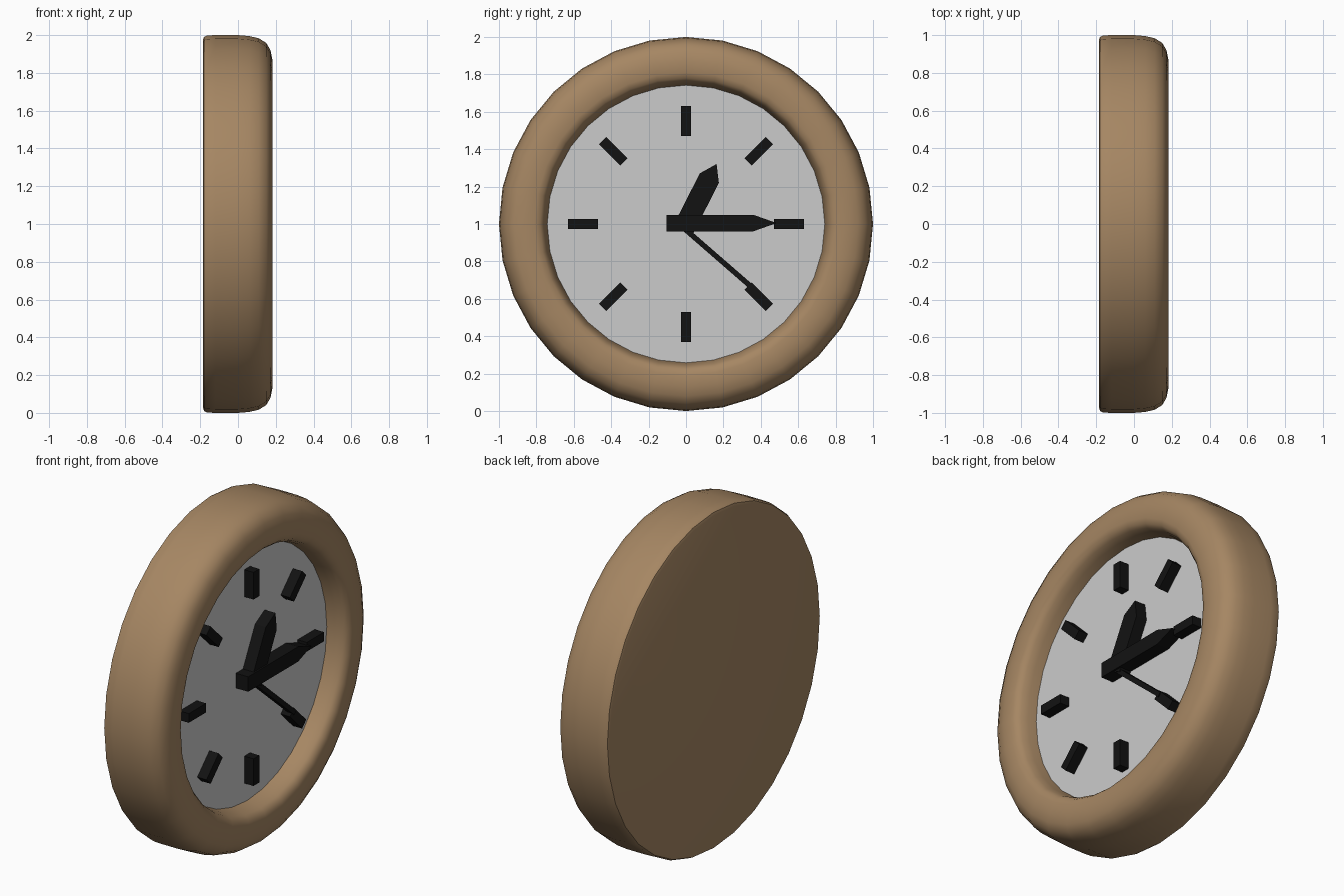
import bpy, bmesh
from math import sin, cos, pi, radians

if "Cube" in bpy.data.objects:
    bpy.data.objects.remove(bpy.data.objects["Cube"])

SIDES = 32
FACE_X = 0.06


def material(name, color):
    m = bpy.data.materials.new(name)
    m.diffuse_color = (*color, 1)
    m.use_nodes = True
    m.node_tree.nodes["Principled BSDF"].inputs["Base Color"].default_value = m.diffuse_color
    return m


wood = material("wood", (0.38, 0.24, 0.125))
black = material("black", (0.006, 0.006, 0.006))


def finish(name, bm, mat=None):
    mesh = bpy.data.meshes.new(name)
    bm.to_mesh(mesh)
    bm.free()
    ob = bpy.data.objects.new(name, mesh)
    bpy.context.collection.objects.link(ob)
    if mat:
        mesh.materials.append(mat)
    return ob


def ring(bm, x, r):
    return [bm.verts.new((x, r * sin(2 * pi * i / SIDES), 1 + r * cos(2 * pi * i / SIDES)))
            for i in range(SIDES)]


def prism(name, outline, angle, x0, x1, centre=(0, 1)):
    """Extrude a (side, length) outline along x; angle runs clockwise from up."""
    a = radians(angle)
    bm = bmesh.new()
    vs = [bm.verts.new((x0, centre[0] + l * sin(a) + w * cos(a),
                        centre[1] + l * cos(a) - w * sin(a))) for w, l in outline]
    face = bm.faces.new(vs)
    new = bmesh.ops.extrude_face_region(bm, geom=[face])["geom"]
    bmesh.ops.translate(bm, vec=(x1 - x0, 0, 0),
                        verts=[v for v in new if isinstance(v, bmesh.types.BMVert)])
    bmesh.ops.recalc_face_normals(bm, faces=bm.faces[:])
    return finish(name, bm, black)


def bar(w, l0, l1):
    return [(-w, l0), (w, l0), (w, l1), (-w, l1)]


def pointed(w, l0, shoulder, tip):
    return [(-w, l0), (w, l0), (w, shoulder), (0, tip), (-w, shoulder)]


# Rounded wooden case: lathe profile (x, radius) from back to recess
profile = [(-0.185, 0.975), (-0.18, 0.99), (-0.165, 0.998), (-0.12, 1.0), (0.0, 1.0),
           (0.06, 0.995), (0.11, 0.983), (0.15, 0.958), (0.172, 0.92), (0.182, 0.87),
           (0.182, 0.81), (0.172, 0.78), (0.15, 0.762), (0.11, 0.75), (FACE_X, 0.742)]
bm = bmesh.new()
rings = [ring(bm, x, r) for x, r in profile]
for a, b in zip(rings, rings[1:]):
    for i in range(SIDES):
        j = (i + 1) % SIDES
        bm.faces.new((a[i], b[i], b[j], a[j]))
bm.faces.new(rings[0])
case = finish("case", bm, wood)
bpy.context.view_layer.objects.active = case
case.select_set(True)
bpy.ops.object.shade_smooth_by_angle(angle=radians(40))

# Dial
bm = bmesh.new()
bm.faces.new(ring(bm, FACE_X, 0.742)[::-1])
finish("dial", bm)

# Hour markers
for k in range(8):
    prism(f"marker_{k + 1}", bar(0.027, 0.47, 0.63), k * 45, 0.05, 0.12)

# Hands
prism("hour_hand", pointed(0.057, -0.04, 0.275, 0.36), 27, 0.05, 0.13)
prism("minute_hand", pointed(0.044, -0.105, 0.36, 0.485), 90, 0.05, 0.14, (0, 1.005))
prism("second_hand", bar(0.014, -0.08, 0.50), 131, 0.09, 0.125, (-0.02, 0.985))
